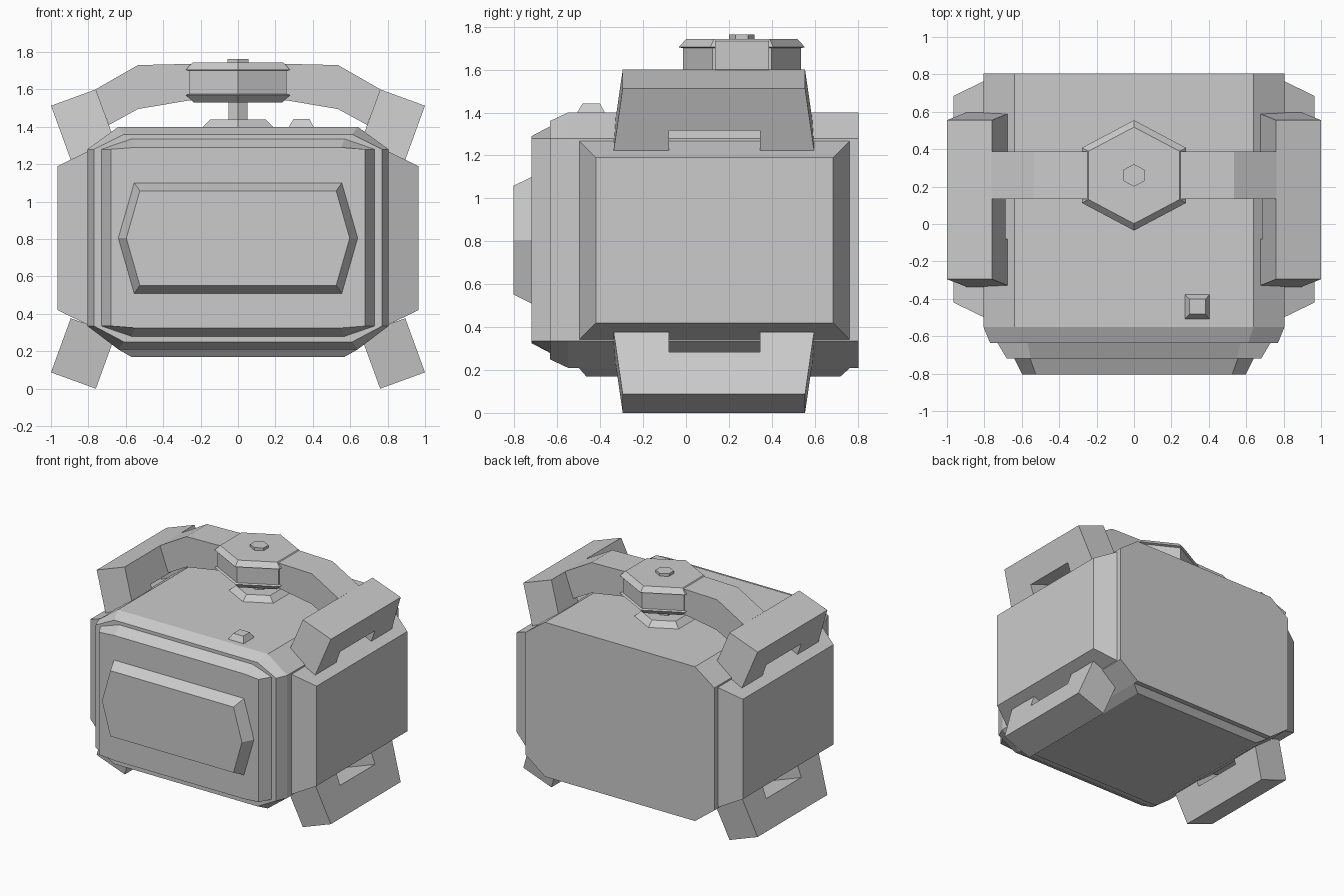
import bpy, bmesh, math

if "Cube" in bpy.data.objects:
    bpy.data.objects.remove(bpy.data.objects["Cube"])


def loft(name, rings):
    """Skin a list of equal-length point rings and cap both ends."""
    bm = bmesh.new()
    loops = [[bm.verts.new(p) for p in ring] for ring in rings]
    n = len(loops[0])
    for a, b in zip(loops, loops[1:]):
        for i in range(n):
            j = (i + 1) % n
            bm.faces.new((a[i], a[j], b[j], b[i]))
    bm.faces.new(loops[0])
    bm.faces.new(loops[-1])
    bmesh.ops.recalc_face_normals(bm, faces=bm.faces)
    me = bpy.data.meshes.new(name)
    bm.to_mesh(me)
    bm.free()
    ob = bpy.data.objects.new(name, me)
    bpy.context.collection.objects.link(ob)
    return ob


def octagon(y, w, wt, top, bottom, hi=1.28, lo=0.335):
    return [(x, y, z) for x, z in (
        (w, lo), (w, hi), (wt, top), (-wt, top),
        (-w, hi), (-w, lo), (-wt, bottom), (wt, bottom))]


def hexagon(r, z):
    """Six-sided ring around the hub axis, points toward +-y."""
    out = []
    for i in range(6):
        a = math.radians(60 * i + 30)
        out.append((r * 1.09 * math.cos(a), 0.26 + r * math.sin(a), z))
    return out


def rect(u0, u1, v0, v1):
    return [(u0, v0), (u1, v0), (u1, v1), (u0, v1)]


# Main tank body and stepped front face
loft("body", [octagon(0.805, 0.805, 0.64, 1.40, 0.21),
              octagon(-0.55, 0.805, 0.64, 1.40, 0.21),
              octagon(-0.635, 0.77, 0.61, 1.36, 0.25)])
loft("front_step", [octagon(-0.60, 0.73, 0.57, 1.335, 0.28),
                    octagon(-0.635, 0.73, 0.57, 1.335, 0.28),
                    octagon(-0.72, 0.68, 0.55, 1.29, 0.325)])

# Raised six-sided front plate
def plate(y, w, wt, h):
    return [(x, y, 0.805 + z) for x, z in (
        (w, 0), (wt, h), (-wt, h), (-w, 0), (-wt, -h), (wt, -h))]

loft("front_plate", [plate(-0.70, 0.64, 0.555, 0.295),
                     plate(-0.72, 0.64, 0.555, 0.295),
                     plate(-0.805, 0.597, 0.525, 0.253)])

# Bottom panel
loft("bottom_panel", [[(x, y, 0.21) for x, y in rect(-0.64, 0.64, -0.50, 0.765)],
                      [(x, y, 0.17) for x, y in rect(-0.57, 0.57, -0.465, 0.72)]])

# Bracket profile: (y, depth) with a slot in the inner edge
bracket = [(-0.295, 0), (0.555, 0), (0.597, 0.308), (0.345, 0.308),
           (0.345, 0.21), (-0.08, 0.21), (-0.08, 0.308), (-0.337, 0.308)]
ang = math.radians(20)
ca, sa = math.cos(ang), math.sin(ang)

for sx, side in ((1, "right"), (-1, "left")):
    # Side panel
    loft(side + "_panel",
         [[(sx * 0.80, y, z) for y, z in rect(-0.50, 0.765, 0.34, 1.27)],
          [(sx * 0.965, y, z) for y, z in rect(-0.42, 0.685, 0.42, 1.19)]])
    # Tilted corner brackets: the lower pair act as feet
    for sz, level in ((1, "upper"), (-1, "lower")):
        rings = []
        for w in (0, 0.255):
            rings.append([(sx * (0.76 + w * ca - d * sa), y,
                           0.80 + sz * (0.80 - w * sa - d * ca))
                          for y, d in bracket])
        loft(f"{side}_{level}_bracket", rings)
    # Handle arm running from the bracket into the hub
    arm = [(0.762, 1.60), (0.535, 1.73), (0.20, 1.738), (0.20, 1.545),
           (0.27, 1.54), (0.535, 1.495), (0.69, 1.41)]
    loft(side + "_handle_arm", [[(sx * x, y, z) for x, z in arm]
                                for y in (0.135, 0.388)])

# Hub cap with flared rims, button, stem and collar
loft("hub", [hexagon(r, z) for r, z in (
    (0.25, 1.53), (0.295, 1.57), (0.275, 1.575),
    (0.275, 1.70), (0.295, 1.705), (0.258, 1.743))])
loft("hub_button", [hexagon(0.06, 1.74), hexagon(0.06, 1.764)])
loft("hub_stem", [hexagon(0.055, 1.43), hexagon(0.055, 1.54)])
loft("hub_collar", [hexagon(0.20, 1.40), hexagon(0.155, 1.44)])

# Small stud on the top face
loft("top_stud", [[(x, y, 1.40) for x, y in rect(0.272, 0.404, -0.507, -0.378)],
                  [(x, y, 1.443) for x, y in rect(0.298, 0.382, -0.482, -0.402)]])
